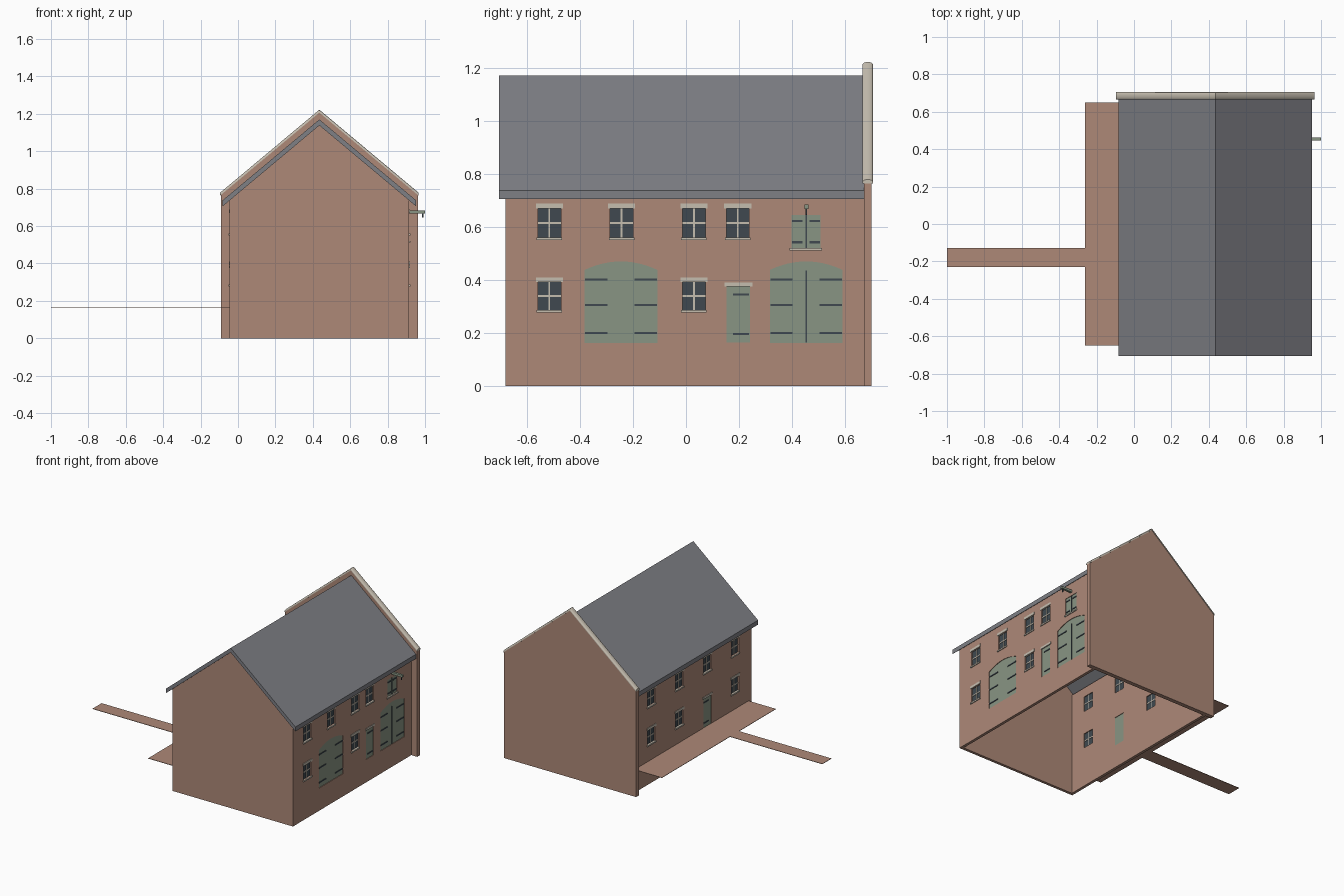
import bpy, bmesh, math

cube = bpy.data.objects.get("Cube")
if cube:
    bpy.data.objects.remove(cube, do_unlink=True)


def material(name, *rgb):
    m = bpy.data.materials.new(name)
    m.use_nodes = True
    m.diffuse_color = (*rgb, 1)
    m.node_tree.nodes["Principled BSDF"].inputs["Base Color"].default_value = (*rgb, 1)
    return m


BRICK = material("brick", 0.42, 0.25, 0.187)
SLATE = material("roof_slate", 0.21, 0.214, 0.235)
STONE = material("pale_stone", 0.56, 0.51, 0.43)
GREEN = material("door_green", 0.25, 0.30, 0.23)
IRON = material("dark_iron", 0.05, 0.066, 0.08)


def finish(name, bm, mat):
    bmesh.ops.recalc_face_normals(bm, faces=bm.faces)
    me = bpy.data.meshes.new(name)
    bm.to_mesh(me)
    bm.free()
    me.materials.append(mat)
    ob = bpy.data.objects.new(name, me)
    bpy.context.scene.collection.objects.link(ob)
    return ob


def skin(bm, rings):
    """Closed skin through rings of equal size, capped at both ends."""
    rings = [[bm.verts.new(p) for p in r] for r in rings]
    n = len(rings[0])
    for a, b in zip(rings, rings[1:]):
        for i in range(n):
            j = (i + 1) % n
            bm.faces.new((a[i], a[j], b[j], b[i]))
    bm.faces.new(rings[0])
    bm.faces.new(rings[-1])


def prism_x(bm, outline, x0, x1):
    skin(bm, [[(x, y, z) for y, z in outline] for x in (x0, x1)])


def rect(y0, y1, z0, z1):
    return [(y0, z0), (y1, z0), (y1, z1), (y0, z1)]


def arch(y0, y1, z0, spring, top):
    """Upright rectangle with a shallow curved head."""
    half, mid, n = (y1 - y0) / 2, (y0 + y1) / 2, 12
    head = []
    for i in range(n + 1):
        t = 1 - 2 * i / n
        head.append((mid + half * t, spring + (top - spring) * (1 - t * t)))
    return [(y0, z0), (y1, z0)] + head


RIDGE, SLOPE, WALL = 0.435, 0.836, 0.02


def gable(name, x0, x1, apex, y0, y1):
    pts = [(x0, 0), (x1, 0), (x1, apex - SLOPE * (x1 - RIDGE)), (RIDGE, apex),
           (x0, apex - SLOPE * (RIDGE - x0))]
    bm = bmesh.new()
    skin(bm, [[(x, y, z) for x, z in pts] for y in (y0, y1)])
    return finish(name, bm, BRICK)


def ridge_loft(name, section, half, apex, mat):
    """Sweep a (y, z offset) section over both slopes."""
    path = [(RIDGE - half, apex - SLOPE * half), (RIDGE, apex), (RIDGE + half, apex - SLOPE * half)]
    bm = bmesh.new()
    skin(bm, [[(x, y, z + dz) for y, dz in section] for x, z in path])
    return finish(name, bm, mat)


# Gable ends, roof and coping
gable("front_gable_wall", -0.045, 0.915, 1.139, -0.68, -0.66)
gable("back_gable_wall", -0.092, 0.962, 1.209, 0.67, 0.70)
ridge_loft("roof", rect(-0.705, 0.67, -0.032, 0), 0.517, 1.17, SLATE)
arc = [(0.685 + 0.02 * math.cos(a), 0.011 * math.sin(a))
       for a in (math.pi * i / 10 for i in range(11))]
coping = ridge_loft("gable_coping", [(0.665, -0.005), (0.705, -0.005)] + arc, 0.53, 1.211, STONE)
bpy.context.view_layer.objects.active = coping
coping.select_set(True)
bpy.ops.object.shade_smooth_by_angle(angle=math.radians(35))


class Side:
    """A long wall that collects its openings and fittings."""

    def __init__(self, name, face, sign):
        self.name, self.face, self.sign = name, face, sign
        self.cutter = bmesh.new()

    def plate(self, part, outline, d0, d1, mat):
        bm = bmesh.new()
        prism_x(bm, outline, self.face + self.sign * d0, self.face + self.sign * d1)
        return finish(self.name + "_" + part, bm, mat)

    def cut(self, outline):
        prism_x(self.cutter, outline, self.face - 0.05, self.face + 0.05)

    def window(self, y, z0, z1):
        w = 0.043
        opening = rect(y - w, y + w, z0, z1)
        self.cut(opening)
        mid = (z0 + z1) / 2
        self.plate("window_pane", opening, -0.014, -0.009, IRON)
        self.plate("window_upright", rect(y - 0.003, y + 0.003, z0, z1), -0.016, -0.006, STONE)
        self.plate("window_crossbar", rect(y - w, y + w, mid - 0.004, mid + 0.004), -0.016, -0.006, STONE)
        self.plate("window_lintel", rect(y - 0.051, y + 0.051, z1, z1 + 0.018), -0.012, 0.004, STONE)
        self.plate("window_sill", rect(y - 0.048, y + 0.048, z0 - 0.01, z0), -0.012, 0.006, STONE)

    def door(self, part, outline, straps, split=None):
        self.cut(outline)
        self.plate(part, outline, -0.016, -0.004, GREEN)
        for y0, y1, z in straps:
            self.plate(part + "_hinge", rect(y0, y1, z - 0.004, z + 0.004), -0.005, 0, IRON)
        if split:
            y, z0, z1 = split
            self.plate(part + "_gap", rect(y - 0.0025, y + 0.0025, z0, z1), -0.005, -0.002, IRON)

    def small_door(self, y0, y1):
        self.door("small_door", rect(y0, y1, 0.165, 0.375),
                  [(y0 + 0.025, y1 - 0.003, z) for z in (0.197, 0.345)])
        self.plate("small_door_lintel", rect(y0 - 0.007, y1 + 0.009, 0.375, 0.39), -0.012, 0.004, STONE)

    def build_wall(self):
        wall = self.plate("wall", rect(-0.66, 0.67, 0, 0.737), -WALL, 0, BRICK)
        cutter = finish("opening_cutter", self.cutter, BRICK)
        cutter.hide_render = True
        mod = wall.modifiers.new("openings", "BOOLEAN")
        mod.operation, mod.solver, mod.object = "DIFFERENCE", "EXACT", cutter
        deps = bpy.context.evaluated_depsgraph_get()
        wall_mesh = bpy.data.meshes.new_from_object(wall.evaluated_get(deps))
        wall.modifiers.clear()
        wall.data = wall_mesh
        bpy.data.objects.remove(cutter, do_unlink=True)


UPPER, LOWER = (0.56, 0.67), (0.287, 0.392)

# Yard side (right of the front view): windows, cart doors, hatch
yard = Side("yard", 0.915, 1)
for y in (-0.515, -0.243, 0.03, 0.195):
    yard.window(y, *UPPER)
for y in (-0.515, 0.03):
    yard.window(y, *LOWER)
for y0, y1, paired in ((-0.382, -0.108, False), (0.316, 0.59, True)):
    straps = [s for z in (0.20, 0.305, 0.402)
              for s in ((y0 + 0.002, y0 + 0.086, z), (y1 - 0.086, y1 - 0.002, z))]
    middle = (y0 + y1) / 2
    yard.door("cart_door", arch(y0, y1, 0.163, 0.438, 0.47), straps,
              (middle, 0.165, 0.435) if paired else None)
yard.small_door(0.152, 0.241)
yard.door("loft_hatch", rect(0.397, 0.507, 0.52, 0.645),
          [s for z in (0.542, 0.622) for s in ((0.399, 0.439, z), (0.465, 0.505, z))],
          (0.453, 0.52, 0.645))
yard.plate("loft_hatch_sill", rect(0.39, 0.513, 0.511, 0.52), -0.012, 0.006, STONE)

# Hoist above the hatch
yard.plate("hoist_beam", rect(0.446, 0.462, 0.668, 0.684), -0.02, 0.085, GREEN)
yard.plate("hoist_hook", rect(0.451, 0.457, 0.645, 0.668), 0.07, 0.076, IRON)
yard.build_wall()

# Street side: regular bays with one door
street = Side("street", -0.045, -1)
for y in (0.46, 0.14, -0.18, -0.495):
    street.window(y, *UPPER)
    if y == -0.18:
        street.small_door(y - 0.045, y + 0.045)
    else:
        street.window(y, *LOWER)
street.build_wall()

# Raised pavement and footbridge
for name, x0, x1, y0, y1 in (("pavement", -0.262, -0.045, -0.65, 0.65),
                             ("footbridge", -1, -0.262, -0.23, -0.127)):
    bm = bmesh.new()
    prism_x(bm, rect(y0, y1, 0.164, 0.167), x0, x1)
    finish(name, bm, BRICK)
